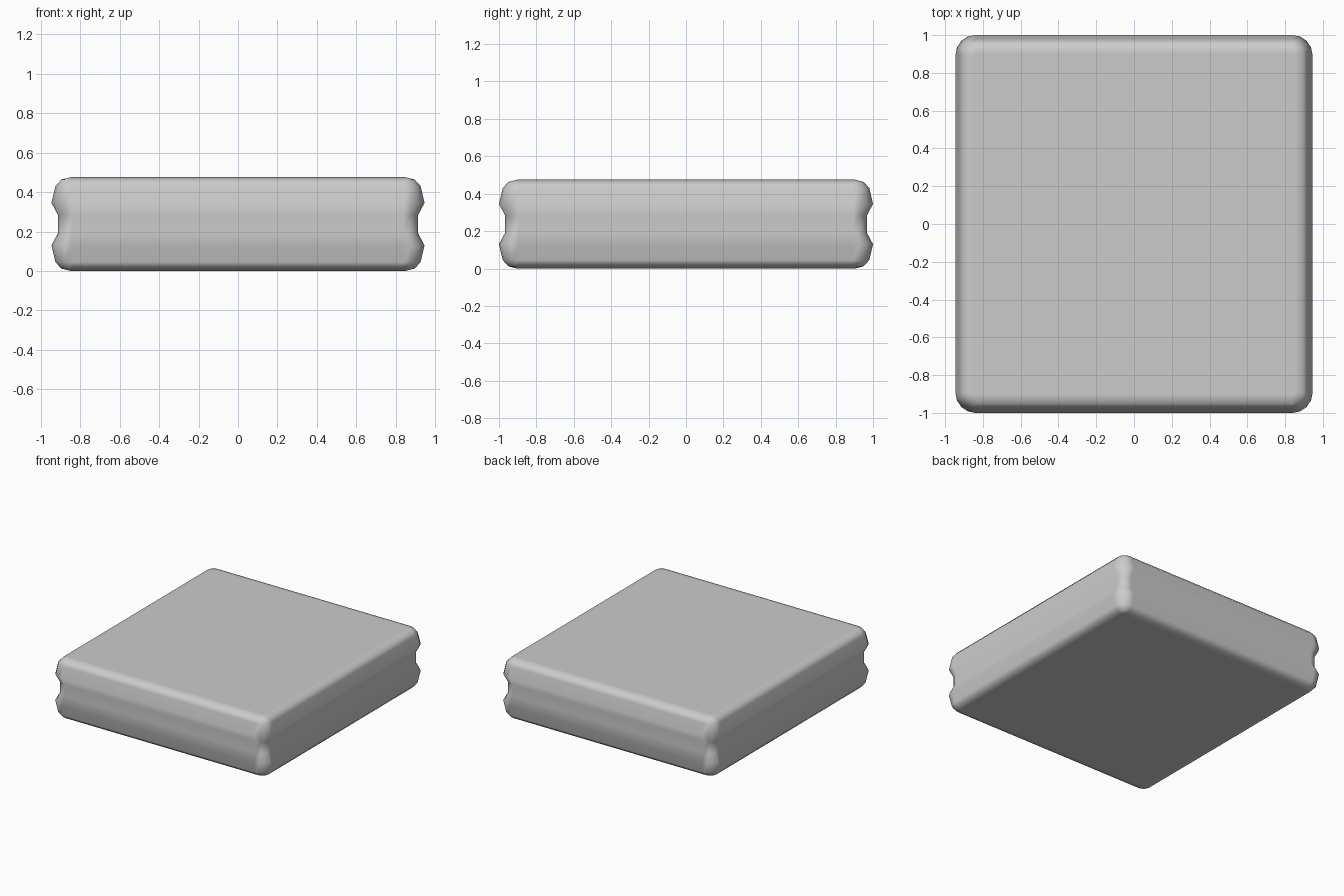
import bpy, bmesh
from math import sin, cos, pi

if "Cube" in bpy.data.objects:
    bpy.data.objects.remove(bpy.data.objects["Cube"])

HX, HY, H = 0.945, 1.0, 0.475   # half width, half depth, height
R, SEG = 0.105, 4               # corner radius and segments

# Edge profile of the lower half: (inset, height), mirrored for the upper half
half = [(0.098, 0.0), (0.05, 0.012), (0.02, 0.045), (0.0, 0.13), (0.033, 0.192)]
profile = half + [(i, H - z) for i, z in reversed(half)]


def ring(bm, inset, z):
    """Rounded rectangle outline at one height."""
    r = R - inset
    verts = []
    for k, (sx, sy) in enumerate([(1, 1), (-1, 1), (-1, -1), (1, -1)]):
        for s in range(SEG + 1):
            a = (k + s / SEG) * pi / 2
            verts.append(bm.verts.new((sx * (HX - R) + r * cos(a),
                                       sy * (HY - R) + r * sin(a), z)))
    return verts


# Cushion slab with a groove around its middle
bm = bmesh.new()
rings = [ring(bm, i, z) for i, z in profile]
n = len(rings[0])
for a, b in zip(rings, rings[1:]):
    for j in range(n):
        k = (j + 1) % n
        bm.faces.new((a[j], a[k], b[k], b[j]))
bm.faces.new(rings[0][::-1])
bm.faces.new(rings[-1])
mesh = bpy.data.meshes.new("grooved_slab")
bm.to_mesh(mesh)
bm.free()
slab = bpy.data.objects.new("grooved_slab", mesh)
bpy.context.collection.objects.link(slab)

# Smooth shading that keeps the large faces flat
for p in mesh.polygons:
    p.use_smooth = True
mod = slab.modifiers.new("weighted_normals", 'WEIGHTED_NORMAL')
mod.weight = 80
